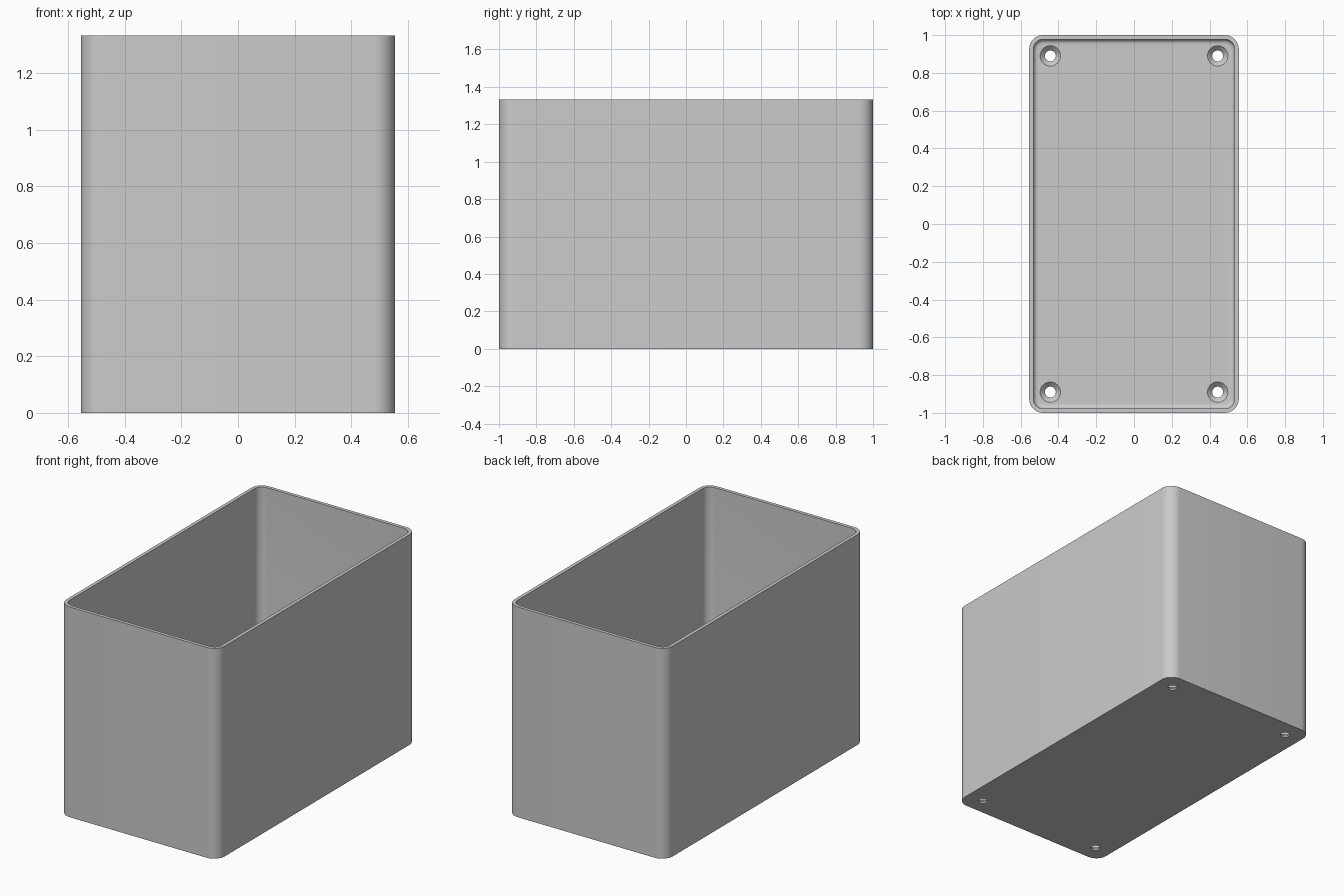
import bpy
import bmesh
from math import sin, cos, pi, radians

cube = bpy.data.objects.get("Cube")
if cube:
    bpy.data.objects.remove(cube, do_unlink=True)

HX, HY, H = 0.555, 1.0, 1.333
CORNER, WALL, FLOOR, FILLET = 0.075, 0.022, 0.035, 0.025

grey = bpy.data.materials.new("light grey plastic")
grey.use_nodes = True
COLOUR = (0.6, 0.6, 0.6, 1)
grey.diffuse_color = COLOUR
grey.node_tree.nodes["Principled BSDF"].inputs["Base Color"].default_value = COLOUR


def rounded_ring(bm, inset, z, steps=10):
    """Rounded rectangle loop, inset from the outer footprint."""
    r = CORNER - inset
    verts = []
    for k, (sx, sy) in enumerate([(1, 1), (-1, 1), (-1, -1), (1, -1)]):
        for i in range(steps + 1):
            a = (k + i / steps) * pi / 2
            verts.append(bm.verts.new((sx * (HX - CORNER) + r * cos(a),
                                       sy * (HY - CORNER) + r * sin(a), z)))
    return verts


def circle_ring(bm, x, y, r, z, n=32):
    return [bm.verts.new((x + r * cos(2 * pi * i / n),
                          y + r * sin(2 * pi * i / n), z)) for i in range(n)]


def loft(bm, rings):
    """Closed solid through a stack of equal rings."""
    for a, b in zip(rings, rings[1:]):
        for i in range(len(a)):
            j = (i + 1) % len(a)
            bm.faces.new((a[i], a[j], b[j], b[i]))
    bm.faces.new(rings[0][::-1])
    bm.faces.new(rings[-1])


def make_object(name, bm):
    bmesh.ops.recalc_face_normals(bm, faces=bm.faces)
    mesh = bpy.data.meshes.new(name)
    bm.to_mesh(mesh)
    bm.free()
    mesh.materials.append(grey)
    obj = bpy.data.objects.new(name, mesh)
    bpy.context.collection.objects.link(obj)
    return obj


# Open box: outer wall, rim, inner wall, then a filleted foot into the floor
bm = bmesh.new()
profile = [(0, 0), (0, H), (WALL, H)]
for i in range(7):
    a = i / 6 * pi / 2
    profile.append((WALL + FILLET * (1 - cos(a)), FLOOR + FILLET * (1 - sin(a))))
loft(bm, [rounded_ring(bm, inset, z) for inset, z in profile])
box = make_object("open_box", bm)

# Countersunk screw holes in the four floor corners
bm = bmesh.new()
for x in (-0.443, 0.443):
    for y in (-0.89, 0.89):
        loft(bm, [circle_ring(bm, x, y, r, z) for r, z in
                  [(0.029, -0.05), (0.029, 0.01), (0.054, FLOOR), (0.054, FLOOR + 0.03)]])
cutter = make_object("screw_hole_cutter", bm)
cutter.hide_render = True

holes = box.modifiers.new("screw_holes", "BOOLEAN")
holes.operation = "DIFFERENCE"
holes.solver = "EXACT"
holes.object = cutter
bpy.ops.object.select_all(action="DESELECT")
bpy.context.view_layer.objects.active = box
box.select_set(True)
bpy.ops.object.modifier_apply(modifier=holes.name)
bpy.data.objects.remove(cutter, do_unlink=True)
bpy.ops.object.shade_smooth_by_angle(angle=radians(35))
